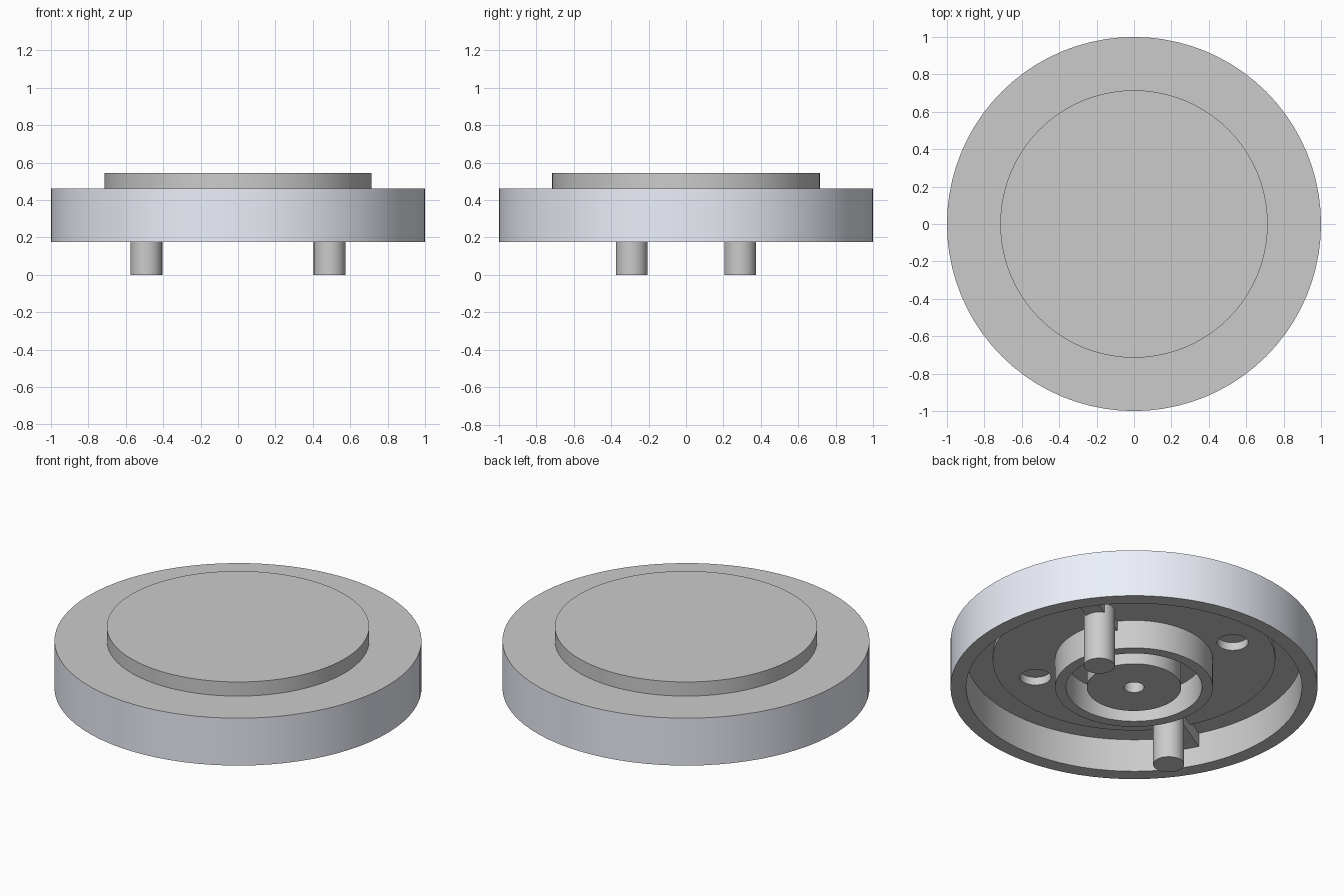
import bpy, bmesh
from math import cos, sin, pi, atan2, hypot
from mathutils import Matrix

if "Cube" in bpy.data.objects:
    bpy.data.objects.remove(bpy.data.objects["Cube"])

PEG_X, PEG_Y, PEG_R = 0.49, 0.29, 0.085
PEG_DIST, PEG_ANGLE = hypot(PEG_X, PEG_Y), atan2(PEG_Y, PEG_X)


def finish(name, bm, smooth=True):
    bmesh.ops.recalc_face_normals(bm, faces=bm.faces[:])
    mesh = bpy.data.meshes.new(name)
    bm.to_mesh(mesh)
    bm.free()
    ob = bpy.data.objects.new(name, mesh)
    bpy.context.collection.objects.link(ob)
    if smooth:
        shade(ob)
    return ob


def shade(ob):
    bpy.ops.object.select_all(action='DESELECT')
    ob.select_set(True)
    bpy.context.view_layer.objects.active = ob
    bpy.ops.object.shade_smooth_by_angle(angle=0.6)


def lathe(name, profile, segs=80):
    """Revolve a profile that starts and ends on the z axis."""
    bm = bmesh.new()
    rings = []
    for r, z in profile:
        n = 1 if r == 0 else segs
        rings.append([bm.verts.new((r * cos(2 * pi * i / segs), r * sin(2 * pi * i / segs), z))
                      for i in range(n)])
    for a, b in zip(rings, rings[1:]):
        for i in range(segs):
            j = (i + 1) % segs
            quad = [a[i % len(a)], a[j % len(a)], b[j % len(b)], b[i % len(b)]]
            bm.faces.new(list(dict.fromkeys(quad)))
    return finish(name, bm, smooth=False)


def cylinder(name, angle, z0, z1, smooth=True):
    bm = bmesh.new()
    place = Matrix.Translation((PEG_DIST * cos(angle), PEG_DIST * sin(angle), (z0 + z1) / 2))
    bmesh.ops.create_cone(bm, cap_ends=True, segments=40, radius1=PEG_R, radius2=PEG_R,
                          depth=z1 - z0, matrix=place)
    return finish(name, bm, smooth)


def material(name, color):
    mat = bpy.data.materials.new(name)
    mat.diffuse_color = color
    mat.use_nodes = True
    mat.node_tree.nodes["Principled BSDF"].inputs["Base Color"].default_value = mat.diffuse_color
    return mat


# Turned body: cap, flange, hollow underside, hub ring, hub post with bore
body = lathe("body", [
    (0, 0.545), (0.715, 0.545), (0.715, 0.46), (1, 0.46), (1, 0.175),
    (0.915, 0.175), (0.915, 0.373), (0.77, 0.373), (0.77, 0.348),
    (0.43, 0.348), (0.43, 0.175), (0.37, 0.175), (0.37, 0.348),
    (0.257, 0.348), (0.257, 0.175), (0.055, 0.175), (0.055, 0.44), (0, 0.44)])
body.data.materials.append(material("plain_grey", (0.8, 0.8, 0.8, 1)))
body.data.materials.append(material("cool_grey_band", (0.84, 0.87, 0.95, 1)))
for face in body.data.polygons:
    c = face.center
    if hypot(c.x, c.y) > 0.98 and abs(face.normal.z) < 0.1:
        face.material_index = 1

# Two blind sockets in the underside, a quarter turn from the pegs
for k in (1, 3):
    cutter = cylinder("socket_cutter", PEG_ANGLE + k * pi / 2, 0.25, 0.396, smooth=False)
    cutter.hide_render = True
    mod = body.modifiers.new("socket", 'BOOLEAN')
    mod.operation = 'DIFFERENCE'
    mod.solver = 'EXACT'
    mod.object = cutter
    bpy.context.view_layer.objects.active = body
    bpy.ops.object.modifier_apply(modifier=mod.name)
    bpy.data.objects.remove(cutter)
shade(body)

# Pegs, each with a radial rib running from hub ring to rim
for side, angle in (("right", PEG_ANGLE), ("left", PEG_ANGLE + pi)):
    cylinder(side + "_peg", angle, 0, 0.36)
    bm = bmesh.new()
    r0, r1, z0, z1 = 0.40, 0.93, 0.29, 0.385
    place = (Matrix.Rotation(angle, 4, 'Z')
             @ Matrix.Translation(((r0 + r1) / 2, 0, (z0 + z1) / 2))
             @ Matrix.Diagonal((r1 - r0, 0.108, z1 - z0, 1)))
    bmesh.ops.create_cube(bm, size=1, matrix=place)
    finish(side + "_rib", bm, smooth=False)
